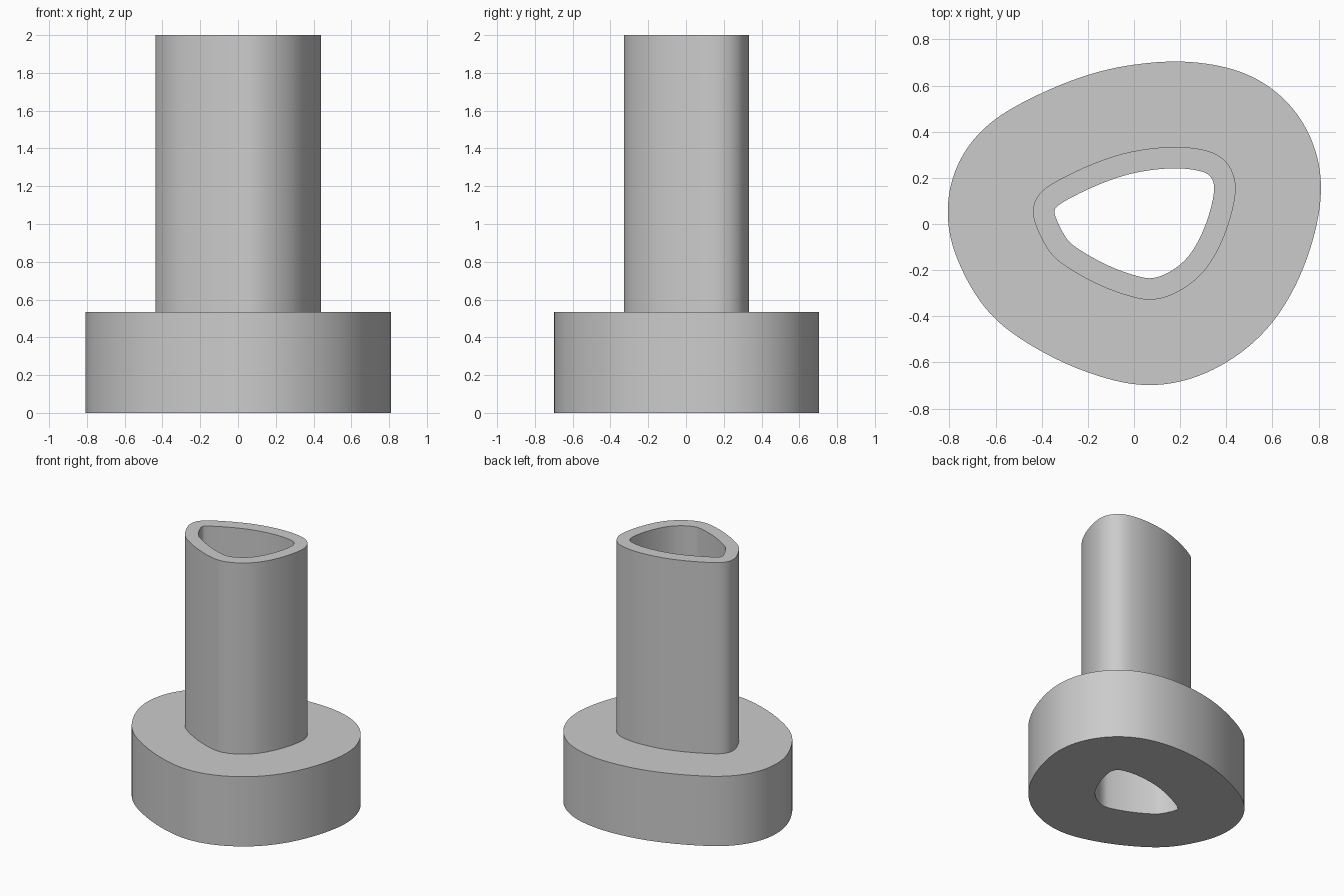
import bpy, bmesh, math
from mathutils import Vector

cube = bpy.data.objects.get("Cube")
if cube:
    bpy.data.objects.remove(cube, do_unlink=True)

# Outline of the bore, counter-clockwise
BORE = [(-0.345, 0.05), (-0.32, -0.013), (-0.28, -0.078), (-0.21, -0.125),
        (-0.11, -0.18), (0.005, -0.222), (0.078, -0.235), (0.155, -0.207),
        (0.23, -0.147), (0.285, -0.06), (0.325, 0.043), (0.347, 0.14),
        (0.341, 0.19), (0.31, 0.222), (0.24, 0.237), (0.155, 0.24),
        (0.0, 0.22), (-0.125, 0.18), (-0.255, 0.12), (-0.325, 0.083)]
SIDES = 180
WALL, FLANGE = 0.093, 0.463      # offsets outward from the bore
STEP, TOP = 0.535, 2.0           # heights


def spline(points, steps=8):
    """Closed smooth curve through the points."""
    pts = [Vector(p) for p in points]
    n = len(pts)
    out = []
    for i in range(n):
        a, b, c, d = (pts[(i + k) % n] for k in (-1, 0, 1, 2))
        for s in range(steps):
            t = s / steps
            out.append(0.5 * (2 * b + (c - a) * t
                              + (2 * a - 5 * b + 4 * c - d) * t ** 2
                              + (3 * b - a - 3 * c + d) * t ** 3))
    return out


# Distance of the outline's tangent line in each direction, lightly smoothed
curve = spline(BORE)
delta = 2 * math.pi / SIDES
normals = [Vector((math.cos(i * delta), math.sin(i * delta))) for i in range(SIDES)]
reach = [max(p.dot(n) for p in curve) for n in normals]
for _ in range(6):
    reach = [(reach[i - 1] + 2 * reach[i] + reach[(i + 1) % SIDES]) / 4
             for i in range(SIDES)]


def outline(offset):
    """Bore outline pushed outward by an even distance."""
    ring = []
    for i, n in enumerate(normals):
        slope = (reach[(i + 1) % SIDES] - reach[i - 1]) / (2 * delta)
        ring.append(n * (reach[i] + offset) + Vector((-n.y, n.x)) * slope)
    return ring


# Stepped section swept round the outline: flange, tube and through bore
section = [(0, 0), (FLANGE, 0), (FLANGE, STEP), (WALL, STEP), (WALL, TOP), (0, TOP)]
bm = bmesh.new()
rings = [[bm.verts.new((p.x, p.y, z)) for p in outline(off)] for off, z in section]
for r, ring in enumerate(rings):
    following = rings[(r + 1) % len(rings)]
    for i in range(SIDES):
        j = (i + 1) % SIDES
        bm.faces.new((ring[i], ring[j], following[j], following[i]))
bmesh.ops.recalc_face_normals(bm, faces=bm.faces)
mesh = bpy.data.meshes.new("flanged_tube")
bm.to_mesh(mesh)
bm.free()

# Plain grey material
grey = bpy.data.materials.new("light_grey")
grey.use_nodes = True
colour = (0.6, 0.6, 0.6, 1)
grey.diffuse_color = colour
for node in grey.node_tree.nodes:
    if node.type == 'BSDF_PRINCIPLED':
        node.inputs["Base Color"].default_value = colour
mesh.materials.append(grey)

# Smooth walls with sharp rims
body = bpy.data.objects.new("flanged_tube", mesh)
bpy.context.collection.objects.link(body)
bpy.ops.object.select_all(action='DESELECT')
body.select_set(True)
bpy.context.view_layer.objects.active = body
bpy.ops.object.shade_smooth_by_angle(angle=math.radians(30))
